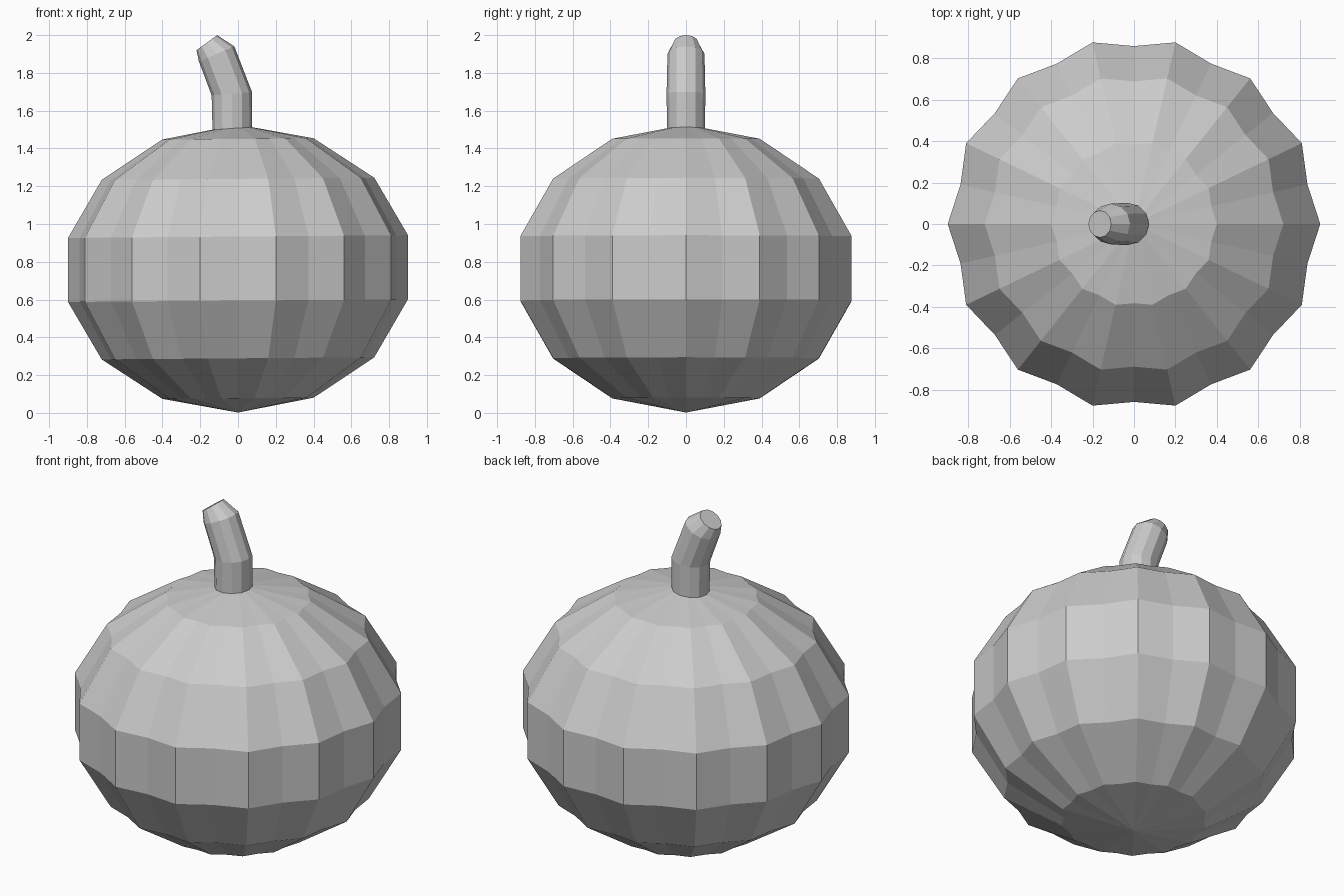
import bpy
import bmesh
import math
from mathutils import Matrix, Vector

cube = bpy.data.objects.get("Cube")
if cube:
    bpy.data.objects.remove(cube, do_unlink=True)

# One plain colour for everything
grey = bpy.data.materials.new("plain grey")
grey.use_nodes = True
colour = (0.6, 0.6, 0.6, 1.0)
grey.diffuse_color = colour
grey.node_tree.nodes["Principled BSDF"].inputs["Base Color"].default_value = colour


def finish(bm, name):
    bmesh.ops.recalc_face_normals(bm, faces=bm.faces)
    mesh = bpy.data.meshes.new(name)
    bm.to_mesh(mesh)
    bm.free()
    mesh.materials.append(grey)
    obj = bpy.data.objects.new(name, mesh)
    bpy.context.collection.objects.link(obj)
    return obj


# Ribbed body: a squat coarse sphere whose every second meridian is pulled in
RIBS = 14
RADIUS, HALF_HEIGHT, CENTRE = 0.923, 0.762, 0.764
VALLEY = 0.955
LEAN = 0.008
bm = bmesh.new()
bmesh.ops.create_uvsphere(bm, u_segments=2 * RIBS, v_segments=7, radius=1)
for v in bm.verts:
    step = round(math.atan2(v.co.y, v.co.x) / (math.pi / RIBS))
    r = RADIUS * (VALLEY if step % 2 else 1)
    x, y = v.co.x * r, v.co.y * r
    v.co = (x, y, CENTRE + v.co.z * HALF_HEIGHT + LEAN * x)
finish(bm, "pumpkin_body")

# Bent stem: rings given as (x, z, radius, tilt in degrees)
SIDES = 12
sections = [(-0.03, 1.46, 0.104, 0), (-0.033, 1.69, 0.107, 5),
            (-0.113, 1.9, 0.102, 23), (-0.165, 1.96, 0.068, 36)]
bm = bmesh.new()
rings = []
for x, z, radius, tilt in sections:
    turn = Matrix.Rotation(-math.radians(tilt), 3, 'Y')
    ring = []
    for i in range(SIDES):
        a = math.tau * i / SIDES
        # slightly flattened across the width
        offset = Vector((radius * math.cos(a), 0.96 * radius * math.sin(a), 0))
        ring.append(bm.verts.new(Vector((x, 0, z)) + turn @ offset))
    rings.append(ring)
for low, high in zip(rings, rings[1:]):
    for i in range(SIDES):
        j = (i + 1) % SIDES
        bm.faces.new((low[i], low[j], high[j], high[i]))
bm.faces.new(rings[0])
bm.faces.new(rings[-1])
finish(bm, "stem")
